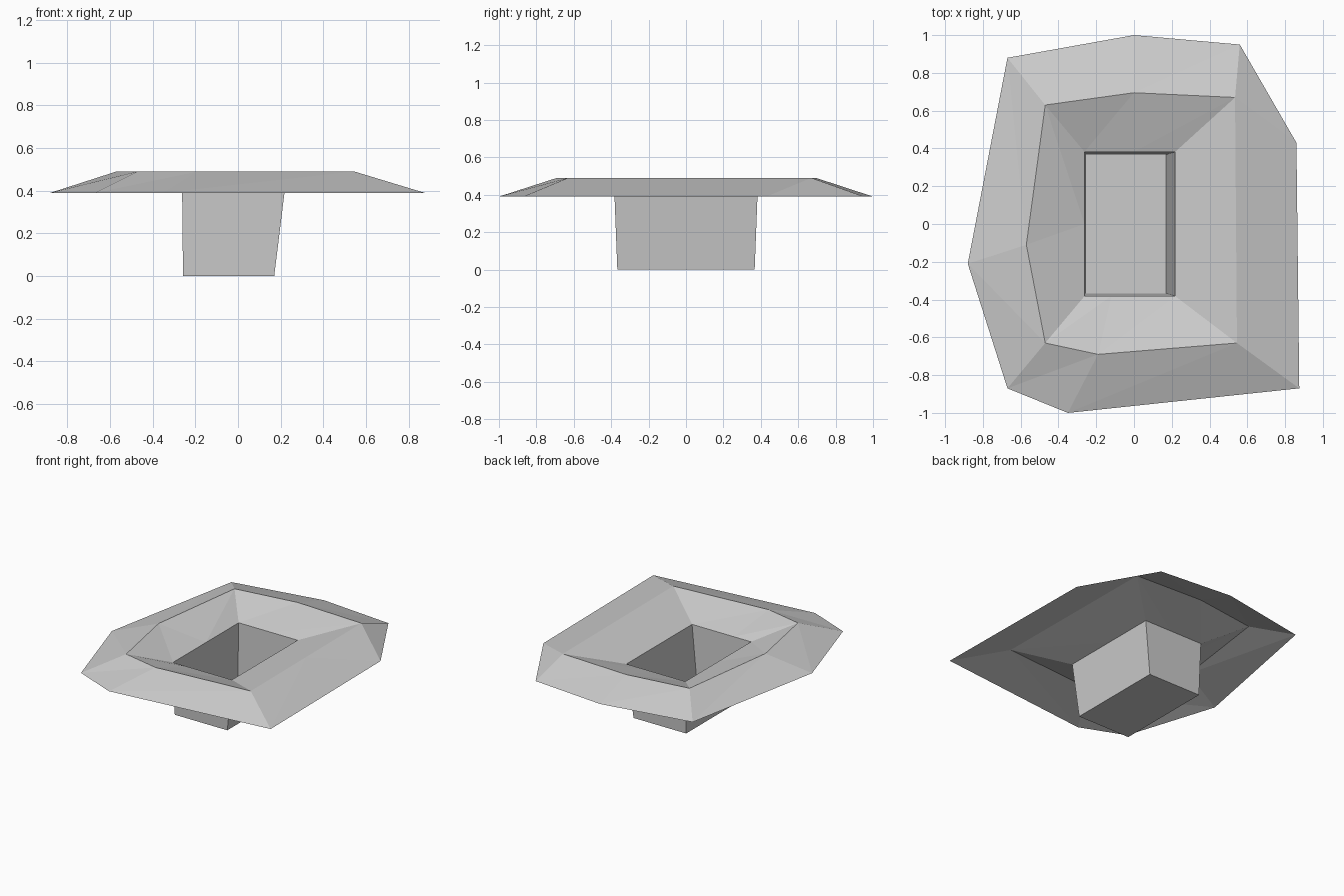
import bpy
import bmesh

cube = bpy.data.objects.get("Cube")
if cube:
    bpy.data.objects.remove(cube, do_unlink=True)

# One plain grey for the whole shell
grey = bpy.data.materials.new("light_grey")
grey.use_nodes = True
colour = (0.6, 0.6, 0.6, 1)
grey.diffuse_color = colour
grey.node_tree.nodes["Principled BSDF"].inputs["Base Color"].default_value = colour

# Outlines run clockwise seen from above, starting at the back right corner
ground_edge = [(-0.67, 0.88), (0, 1), (0.56, 0.95), (0.86, 0.43),
               (0.875, -0.87), (-0.35, -1), (-0.67, -0.87), (-0.88, -0.21)]
crest = [(-0.47, 0.63), (0, 0.695), (0.535, 0.67), (0.54, 0.02),
         (0.545, -0.63), (-0.19, -0.69), (-0.47, -0.63), (-0.57, -0.11)]


def rectangle(left, right, front, back):
    """Rectangle outline with one extra point on each side."""
    return [(left, back), (0, back), (right, back), (right, 0),
            (right, front), (-0.12, front), (left, front), (left, 0)]


pit_rim = rectangle(-0.262, 0.218, -0.382, 0.382)
pit_floor = rectangle(-0.258, 0.17, -0.367, 0.367)


def build(name, levels, cap=False):
    """Join stacked outlines, outermost first, into an open shell."""
    bm = bmesh.new()
    rings = [[bm.verts.new((x, y, z)) for x, y in outline] for outline, z in levels]
    for outer, inner in zip(rings, rings[1:]):
        count = len(outer)
        for i in range(count):
            j = (i + 1) % count
            bm.faces.new((inner[i], inner[j], outer[j]))
            bm.faces.new((inner[i], outer[j], outer[i]))
    if cap:
        bm.faces.new(reversed(rings[-1]))
    mesh = bpy.data.meshes.new(name)
    bm.to_mesh(mesh)
    bm.free()
    mesh.materials.append(grey)
    obj = bpy.data.objects.new(name, mesh)
    bpy.context.collection.objects.link(obj)
    return obj


# Raised bank around the pit, then the pit walls and floor
build("earth_bank", [(ground_edge, 0.39), (crest, 0.49), (pit_rim, 0.39)])
build("pit", [(pit_rim, 0.39), (pit_floor, 0)], cap=True)
